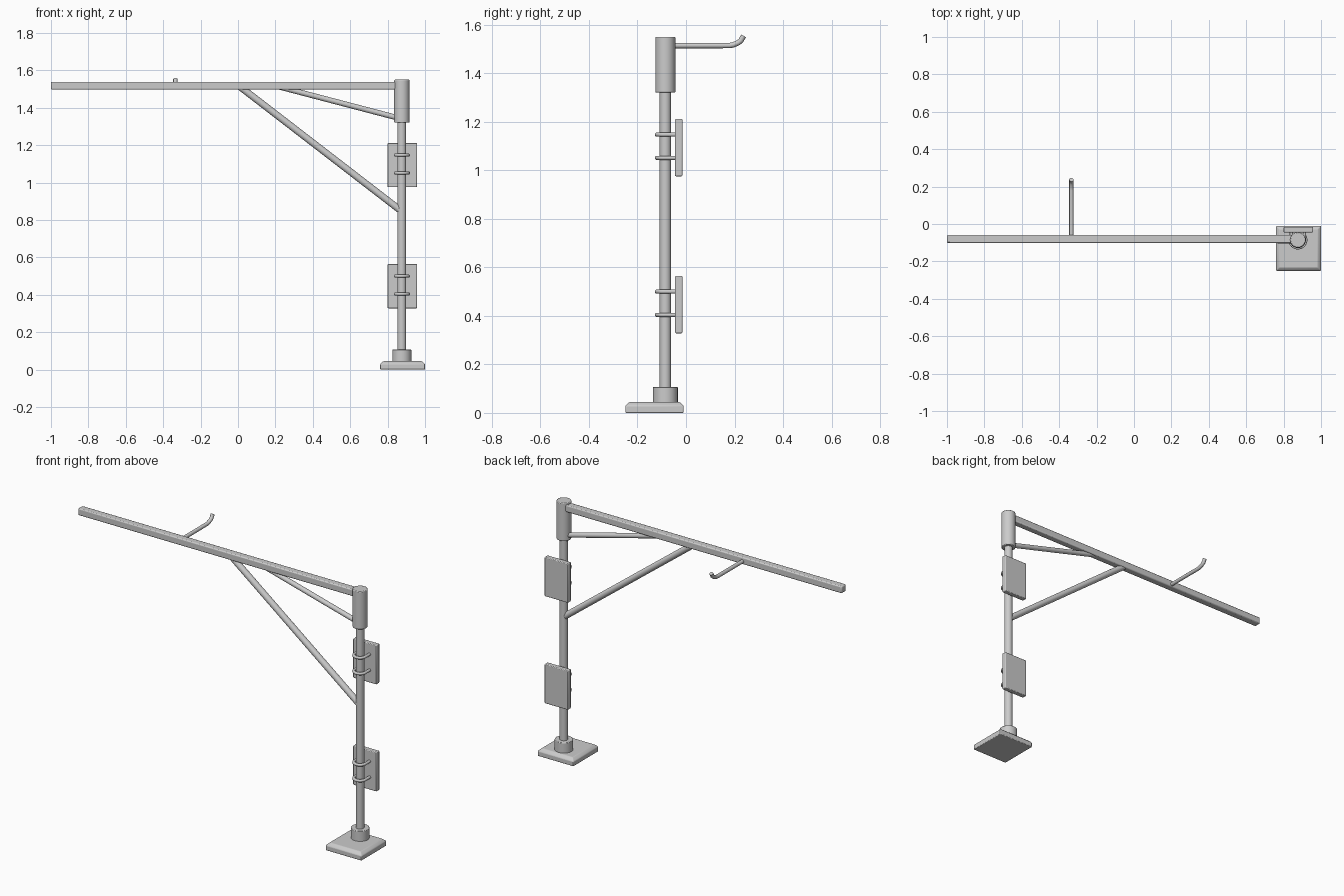
import bpy, math
from mathutils import Vector

if "Cube" in bpy.data.objects:
    bpy.data.objects.remove(bpy.data.objects["Cube"])

PX, PY = 0.876, -0.085  # post axis


def smooth(ob):
    bpy.ops.object.select_all(action='DESELECT')
    ob.select_set(True)
    bpy.context.view_layer.objects.active = ob
    bpy.ops.object.shade_smooth_by_angle(angle=math.radians(35))


def bevel(ob, width, segments=2):
    m = ob.modifiers.new("edge_round", 'BEVEL')
    m.width, m.segments = width, segments


def box(name, lo, hi, round_w=0.0):
    lo, hi = Vector(lo), Vector(hi)
    bpy.ops.mesh.primitive_cube_add(size=1, location=(lo + hi) / 2)
    ob = bpy.context.object
    ob.name = name
    ob.scale = hi - lo
    bpy.ops.object.transform_apply(location=False, rotation=False, scale=True)
    if round_w:
        bevel(ob, round_w)
    smooth(ob)
    return ob


def rod(name, a, b, r, round_w=0.0):
    a, b = Vector(a), Vector(b)
    d = b - a
    bpy.ops.mesh.primitive_cylinder_add(vertices=32, radius=r, depth=d.length, location=(a + b) / 2)
    ob = bpy.context.object
    ob.name = name
    ob.rotation_euler = d.to_track_quat('Z', 'Y').to_euler()
    if round_w:
        bevel(ob, round_w)
        ob.modifiers["edge_round"].angle_limit = math.radians(40)
    smooth(ob)
    return ob


def bent_rod(name, points, r):
    cu = bpy.data.curves.new(name, 'CURVE')
    cu.dimensions = '3D'
    cu.bevel_depth, cu.bevel_resolution = r, 4
    cu.use_fill_caps = True
    sp = cu.splines.new('POLY')
    sp.points.add(len(points) - 1)
    for p, co in zip(sp.points, points):
        p.co = (*co, 1)
    ob = bpy.data.objects.new(name, cu)
    bpy.context.collection.objects.link(ob)
    return ob


# Foot plate with sloped top edges
foot = box("foot_plate", (0.76, -0.25, 0), (1.0, -0.01, 0.045))
for v in foot.data.vertices:
    if v.co.z > 0:
        v.co.z = 0.0075
foot_top = foot.data
bpy.ops.object.mode_set(mode='EDIT')
bpy.ops.mesh.select_all(action='DESELECT')
bpy.ops.object.mode_set(mode='OBJECT')
for p in foot_top.polygons:
    p.select = p.normal.z > 0.9
bpy.ops.object.mode_set(mode='EDIT')
bpy.ops.mesh.extrude_region_move(TRANSFORM_OT_translate={"value": (0, 0, 0.015)})
bpy.ops.transform.resize(value=(0.86, 0.86, 1))
bpy.ops.object.mode_set(mode='OBJECT')
bevel(foot, 0.004)

# Post, foot collar and top sleeve
rod("foot_collar", (PX, PY, 0.04), (PX, PY, 0.107), 0.051, 0.003)
rod("post", (PX, PY, 0.04), (PX, PY, 1.34), 0.0235)
rod("top_sleeve", (PX, PY, 1.32), (PX, PY, 1.55), 0.041, 0.004)

# Boom arm and its two braces
box("boom_arm", (-1.0, -0.101, 1.497), (0.86, -0.058, 1.539), 0.006)
rod("short_brace", (0.22, -0.08, 1.512), (0.85, PY, 1.347), 0.0145)
rod("long_brace", (0.005, -0.08, 1.517), (0.868, PY, 0.852), 0.0185)

# Hanging hook on the boom
HX = -0.335
bent_rod("boom_hook", [(HX, -0.08, 1.514), (HX, 0.18, 1.514), (HX, 0.195, 1.517),
                       (HX, 0.216, 1.526), (HX, 0.227, 1.535), (HX, 0.237, 1.554)], 0.0112)

# Wall plates, each held by two U-bolts
for label, z0 in (("lower", 0.328), ("upper", 0.975)):
    box(label + "_wall_plate", (0.80, -0.045, z0), (0.957, -0.015, z0 + 0.237), 0.004)
    for i, dz in enumerate((0.076, 0.172)):
        R = 0.035
        pts = [(PX - R, -0.04, z0 + dz)]
        for k in range(17):
            t = math.pi + math.pi * k / 16
            pts.append((PX + R * math.cos(t), PY + R * math.sin(t), z0 + dz))
        pts.append((PX + R, -0.04, z0 + dz))
        bent_rod(f"{label}_u_bolt_{i + 1}", pts, 0.0085)
